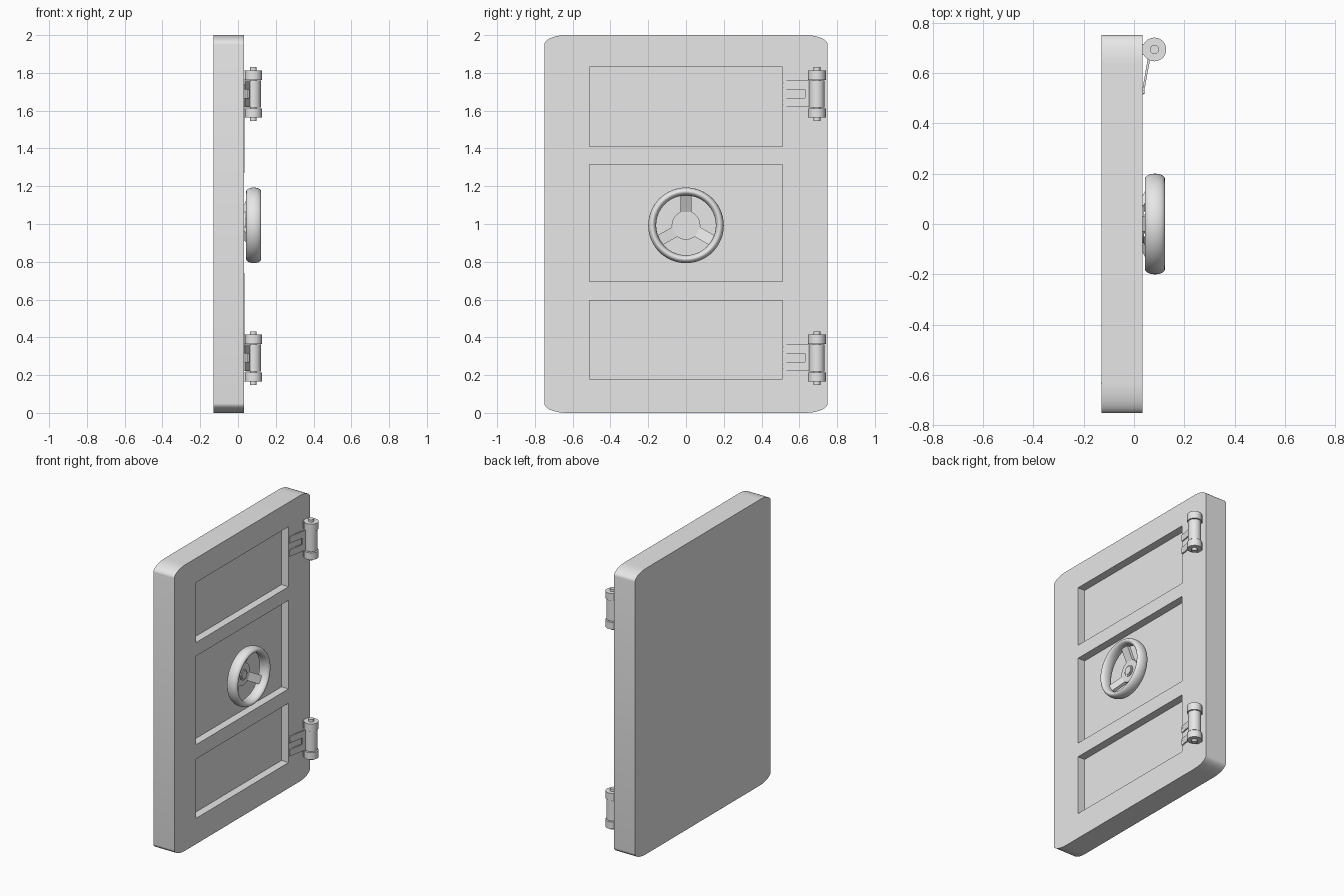
import bpy, bmesh, math
from mathutils import Vector, Matrix

default = bpy.data.objects.get("Cube")
if default:
    bpy.data.objects.remove(default, do_unlink=True)

steel = bpy.data.materials.new("grey steel")
steel.use_nodes = True
GREY = (0.8, 0.8, 0.8, 1)
steel.diffuse_color = GREY
steel.node_tree.nodes["Principled BSDF"].inputs["Base Color"].default_value = GREY

BACK, FACE, FLOOR = -0.13, 0.033, -0.022   # door back, door face, recess floor
WHEEL_X, WHEEL_Z = 0.083, 0.993


def finish(name, bm, smooth=True):
    bmesh.ops.recalc_face_normals(bm, faces=bm.faces)
    mesh = bpy.data.meshes.new(name)
    bm.to_mesh(mesh)
    bm.free()
    mesh.materials.append(steel)
    ob = bpy.data.objects.new(name, mesh)
    bpy.context.collection.objects.link(ob)
    bpy.ops.object.select_all(action='DESELECT')
    ob.select_set(True)
    bpy.context.view_layer.objects.active = ob
    if smooth:
        bpy.ops.object.shade_smooth_by_angle(angle=math.radians(35))
    return ob


def add_box(bm, lo, hi):
    lo, hi = Vector(lo), Vector(hi)
    m = Matrix.Translation((lo + hi) / 2) @ Matrix.Diagonal((*(hi - lo), 1))
    bmesh.ops.create_cube(bm, size=1, matrix=m)


def add_cylinder(bm, base, axis, length, radius, sides=32):
    axis = Vector(axis)
    turn = axis.to_track_quat('Z', 'Y').to_matrix().to_4x4()
    m = Matrix.Translation(Vector(base) + axis * length / 2) @ turn
    bmesh.ops.create_cone(bm, cap_ends=True, segments=sides, radius1=radius,
                          radius2=radius, depth=length, matrix=m)


def add_prism(bm, points, offset):
    face = bm.faces.new([bm.verts.new(p) for p in points])
    out = bmesh.ops.extrude_face_region(bm, geom=[face], use_keep_orig=True)
    bmesh.ops.translate(bm, vec=offset,
                        verts=[v for v in out["geom"] if isinstance(v, bmesh.types.BMVert)])


# Door slab with wide, shallow elliptical corners
bm = bmesh.new()
outline = []
steps = 12
for quarter, (sy, sz) in enumerate([(1, 1), (-1, 1), (-1, -1), (1, -1)]):
    for i in range(steps + 1):
        a = math.pi / 2 * (quarter + i / steps)
        outline.append((BACK, sy * 0.63 + 0.12 * math.cos(a),
                        1 + sz * 0.95 + 0.05 * math.sin(a)))
add_prism(bm, outline, (FACE - BACK, 0, 0))
door = finish("door_slab", bm, smooth=False)

# Three recessed panels
bm = bmesh.new()
for z0, z1 in [(0.18, 0.595), (0.695, 1.315), (1.41, 1.83)]:
    add_box(bm, (FLOOR, -0.512, z0), (FACE + 0.1, 0.512, z1))
cutter = finish("panel_cutter", bm, smooth=False)
cutter.hide_render = True
cut = door.modifiers.new("panels", 'BOOLEAN')
cut.operation = 'DIFFERENCE'
cut.solver = 'EXACT'
cut.object = cutter
bpy.ops.object.select_all(action='DESELECT')
door.select_set(True)
bpy.context.view_layer.objects.active = door
bpy.ops.object.modifier_apply(modifier=cut.name)
bpy.data.objects.remove(cutter, do_unlink=True)
bpy.ops.object.shade_smooth_by_angle(angle=math.radians(35))

# Handwheel rim with an oval section
bm = bmesh.new()
rings, tube = 64, 20
grid = []
for i in range(rings):
    a = math.tau * i / rings
    row = []
    for j in range(tube):
        b = math.tau * j / tube
        r = 0.179 + 0.021 * math.cos(b)
        row.append(bm.verts.new((WHEEL_X + 0.04 * math.sin(b), r * math.cos(a),
                                 WHEEL_Z + r * math.sin(a))))
    grid.append(row)
for i in range(rings):
    for j in range(tube):
        n, m = (i + 1) % rings, (j + 1) % tube
        bm.faces.new((grid[i][j], grid[n][j], grid[n][m], grid[i][m]))
finish("wheel_rim", bm)

# Hub on the recess floor, with a stepped boss
bm = bmesh.new()
for radius, top in [(0.076, 0.04), (0.037, 0.046), (0.028, 0.052)]:
    add_cylinder(bm, (FLOOR, 0, WHEEL_Z), (1, 0, 0), top - FLOOR, radius)
finish("wheel_hub", bm)

# Three spokes rising from the hub to the rim
bm = bmesh.new()
for k in range(3):
    a = math.radians(90 + 120 * k)
    radial = Vector((0, math.cos(a), math.sin(a)))
    side = Vector((0, -math.sin(a), math.cos(a)))
    centre = Vector((0, 0, WHEEL_Z))
    profile = [(0.06, 0.01), (0.17, 0.06), (0.17, 0.085), (0.06, 0.035)]
    points = [centre + radial * r + Vector((x, 0, 0)) - side * 0.029 for r, x in profile]
    add_prism(bm, points, side * 0.058)
finish("wheel_spokes", bm, smooth=False)

# Two hinges
AX, AY = 0.081, 0.693
for label, z in [("lower", 0.29), ("upper", 1.688)]:
    # Pin, barrel and end knuckles
    bm = bmesh.new()
    for z0, z1, radius in [(-0.142, 0.142, 0.018), (-0.071, 0.071, 0.041),
                           (-0.125, -0.076, 0.047), (0.074, 0.125, 0.047)]:
        add_cylinder(bm, (AX, AY, z + z0), (0, 0, 1), z1 - z0, radius)
    finish(label + "_hinge_barrel", bm)

    # Blocks fixing the end knuckles to the door
    bm = bmesh.new()
    for z0, z1 in [(-0.125, -0.076), (0.074, 0.125)]:
        add_box(bm, (FACE - 0.01, AY - 0.022, z + z0), (AX, AY + 0.022, z + z1))
    finish(label + "_hinge_blocks", bm, smooth=False)

    # Forked strap sloping from the barrel to the door
    bm = bmesh.new()
    arm = [(0.030, 0.515), (0.038, 0.515), (0.066, 0.665), (0.056, 0.665)]
    for z0, z1 in [(-0.068, -0.021), (0.024, 0.071)]:
        add_prism(bm, [(x, y, z + z0) for x, y in arm], (0, 0, z1 - z0))
    web = [(0.050, 0.63), (0.0595, 0.63), (0.068, 0.675), (0.058, 0.675)]
    add_prism(bm, [(x, y, z - 0.068) for x, y in web], (0, 0, 0.139))
    finish(label + "_hinge_strap", bm, smooth=False)

    # Rivets at the strap ends
    bm = bmesh.new()
    for dz in (-0.056, -0.033, 0.036, 0.059):
        add_cylinder(bm, (FACE - 0.002, 0.524, z + dz), (1, 0, 0), 0.01, 0.007, 12)
    finish(label + "_hinge_rivets", bm)

# Hairline seams on the door faces
bm = bmesh.new()
for z0, z1 in [(0.27, 0.74), (1.27, 1.74)]:
    for x, y in [(FACE, -0.632), (FACE, 0.628), (BACK, -0.632)]:
        add_box(bm, (x - 0.001, y - 0.002, z0), (x + 0.001, y + 0.002, z1))
finish("door_seams", bm, smooth=False)
